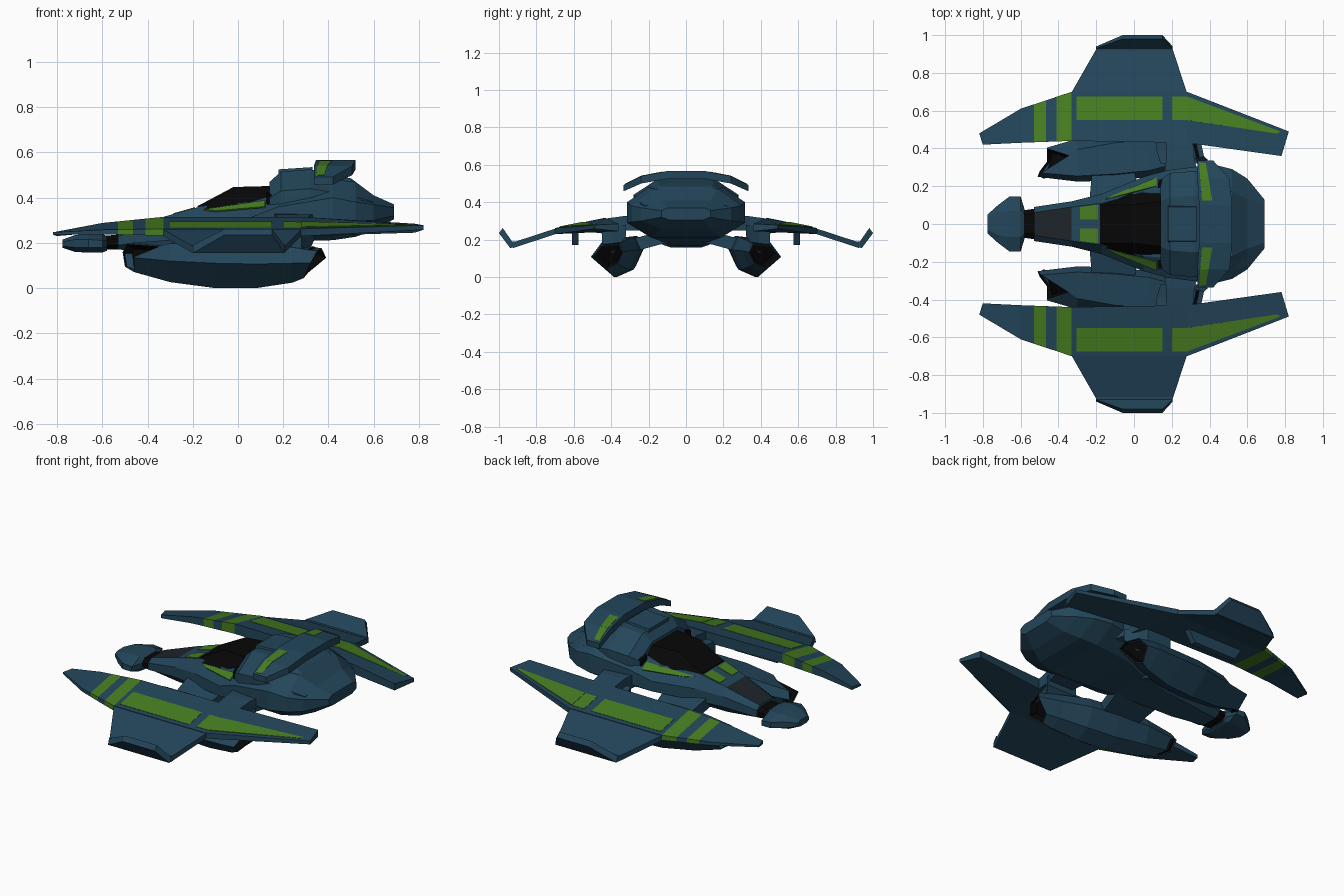
import bpy, bmesh
from mathutils import Vector

if "Cube" in bpy.data.objects:
    bpy.data.objects.remove(bpy.data.objects["Cube"])


def material(name, rgb):
    m = bpy.data.materials.new(name)
    m.diffuse_color = (*rgb, 1)
    m.use_nodes = True
    m.node_tree.nodes["Principled BSDF"].inputs["Base Color"].default_value = m.diffuse_color
    return m


BLUE = material("hull blue", (0.0165, 0.06, 0.102))
GREEN = material("marking green", (0.062, 0.205, 0.015))
BLACK = material("black", (0.002, 0.002, 0.002))
GREY = material("panel grey", (0.013, 0.018, 0.023))


def finish(name, bm, mats, mirror):
    bmesh.ops.recalc_face_normals(bm, faces=bm.faces)
    me = bpy.data.meshes.new(name)
    bm.to_mesh(me)
    bm.free()
    for m in mats:
        me.materials.append(m)
    ob = bpy.data.objects.new(name, me)
    bpy.context.collection.objects.link(ob)
    if mirror:
        mod = ob.modifiers.new("mirror", 'MIRROR')
        mod.use_axis = (False, True, False)
    return ob


def loft(name, rings, mats=(BLUE,), mirror=False, rule=None, recess=0):
    """Skin a list of point rings; rule(face centre, normal) picks the material."""
    bm = bmesh.new()
    vs = [[bm.verts.new(p) for p in r] for r in rings]
    n = len(vs[0])
    for a, b in zip(vs, vs[1:]):
        for i in range(n):
            bm.faces.new((a[i], a[(i + 1) % n], b[(i + 1) % n], b[i]))
    caps = [bm.faces.new(vs[0]), bm.faces.new(vs[-1])]
    bmesh.ops.recalc_face_normals(bm, faces=bm.faces)
    bm.normal_update()
    if rule:
        for f in bm.faces:
            f.material_index = rule(f.calc_center_median(), f.normal)
    if recess:
        for c in caps:
            bmesh.ops.inset_region(bm, faces=[c], thickness=0.006)
            out = bmesh.ops.inset_region(bm, faces=[c], thickness=0.004, depth=-recess)
            for f in [c] + out["faces"]:
                f.material_index = 1
    return finish(name, bm, mats, mirror)


def plate(name, pts, mat, lift=0.002):
    """Thin mirrored plate lying on a surface."""
    pts = [Vector(p) for p in pts]
    nrm = (pts[1] - pts[0]).cross(pts[2] - pts[0]).normalized()
    nrm = nrm if nrm.z > 0 else -nrm
    return loft(name, [[p - nrm * 0.003 for p in pts], [p + nrm * lift for p in pts]], (mat,), True)


def octo(x, yt, zt, ym, zu, zl, yb, zb):
    half = [(yt, zt), (ym, zu), (ym, zl), (yb, zb)]
    return [(x, y, z) for y, z in half] + [(x, -y, z) for y, z in reversed(half)]


def slab(y, x0, x1, z0, z1, y2=None):
    y2 = y if y2 is None else y2
    return [(x0, y, z0), (x1, y, z0), (x1, y2, z1), (x0, y2, z1)]


# Main fuselage, with a grey panel on the forward deck
hull = [(-.53, .06, .25, .09, .23, .19, .05, .17),
        (-.33, .09, .315, .12, .27, .21, .08, .165),
        (-.17, .11, .36, .16, .29, .22, .09, .17),
        (.05, .17, .38, .25, .31, .25, .13, .19),
        (.18, .18, .42, .285, .36, .275, .17, .205),
        (.42, .20, .48, .315, .40, .29, .19, .212),
        (.52, .17, .47, .29, .38, .295, .17, .227),
        (.60, .13, .41, .24, .37, .30, .13, .255),
        (.69, .10, .37, .13, .355, .32, .09, .305)]
loft("fuselage", [octo(*s) for s in hull], (BLUE, GREY),
     rule=lambda c, n: 1 if c.x < -.34 and n.z > .8 and abs(c.y) < .01 else 0)

# Raised cowl behind the cockpit, its stepped top and small black vents
cowl = [(.14, .12, .47, .235, .40, .37, .15, .34), (.19, .14, .515, .27, .43, .36, .2, .34),
        (.32, .15, .525, .28, .44, .36, .2, .34), (.50, .14, .485, .26, .41, .36, .2, .34),
        (.60, .11, .41, .22, .38, .34, .15, .32)]
loft("engine_cowl", [octo(*s) for s in cowl])
loft("cowl_top_panel", [[(x, -.1, .5), (x, .1, .5), (x, .09, z), (x, -.09, z)]
                        for x, z in ((.18, .525), (.33, .535))])
loft("cowl_vent", [slab(.19, .125, .16, .375, .425), slab(.235, .13, .165, .37, .41)], (BLACK,), True)

# Nose pod and black neck
nose = [(-.775, .03, .215, .05, .205, .185, .03, .178), (-.72, .06, .235, .10, .215, .18, .06, .16),
        (-.66, .07, .24, .145, .215, .18, .08, .157), (-.60, .07, .24, .145, .21, .18, .08, .157),
        (-.58, .05, .23, .08, .21, .18, .06, .165)]
loft("nose_pod", [octo(*s) for s in nose])
loft("neck", [octo(-.6, .05, .23, .07, .21, .19, .05, .17), octo(-.5, .05, .24, .085, .22, .19, .05, .172)], (BLACK,))

# Canopy
canopy = [(-.18, .10, .362, .12, .34), (-.02, .10, .447, .165, .36), (.16, .12, .452, .17, .40)]
loft("canopy", [[(x, yt, zt), (x, yb, zb), (x, -yb, zb), (x, -yt, zt)] for x, yt, zt, yb, zb in canopy], (BLACK,))

# Green deck and cheek panels
plate("deck_panel", [(-.285, .025, .328), (-.19, .025, .355), (-.19, .102, .355), (-.285, .09, .328)], GREEN, .003)
plate("cheek_panel", [(-.15, .13, .346), (.12, .20, .386), (.12, .245, .358), (-.1, .155, .339)], GREEN, .004)

# Arched spoiler with green strips
half = [(.10, .345, .52, .525, .567), (.24, .335, .505, .50, .54), (.335, .335, .42, .458, .492)]
sp = [(-y, *r) for y, *r in reversed(half)] + half
loft("spoiler", [slab(y, *r) for y, *r in sp])
plate("spoiler_strip_inner", [(.36, .125, .562), (.415, .125, .562), (.395, .24, .54), (.35, .24, .54)], GREEN)
plate("spoiler_strip_outer", [(.35, .24, .54), (.395, .24, .54), (.38, .322, .498), (.345, .325, .497)], GREEN)

# Wings: key sections x, inner y, outer y, inner z, outer z, thickness, end slant
keys = [(-.81, .42, .48, .25, .247, .02, -.3), (-.6, .43, .61, .288, .258, .04, 0),
        (-.33, .44, .70, .315, .262, .06, 0), (.28, .43, .70, .315, .262, .065, 0),
        (.80, .36, .49, .285, .278, .04, .3)]


def wing_at(x):
    for a, b in zip(keys, keys[1:]):
        if x <= b[0]:
            t = (x - a[0]) / (b[0] - a[0])
            return [p + (q - p) * t for p, q in zip(a, b)]
    return keys[-1]


def wing_ring(x):
    s = x in (keys[0][0], keys[-1][0])
    x, yi, yo, zi, zo, t, k = wing_at(x)
    d = k * (yo - yi) / 2 if s else 0
    return [(x - d, yi, zi), (x + d, yo, zo), (x + d, yo, zo - t * .5), (x - d, yi, zi - t)]


def on_wing(x, y):
    _, yi, yo, zi, zo, *_ = wing_at(x)
    return (x, y, zi + (zo - zi) * (y - yi) / (yo - yi))


xs = [-.81, -.6, -.53, -.465, -.41, -.33, .28, .80]
loft("wing", [wing_ring(x) for x in xs], (BLUE, GREEN), True,
     rule=lambda c, n: 1 if -.53 < c.x < -.465 or -.41 < c.x < -.33 else 0)
for name, pts in {"wing_panel_front": [(-.305, .55), (.15, .55), (.15, .675), (-.305, .675)],
                  "wing_panel_middle": [(.2, .55), (.28, .55), (.28, .675), (.2, .675)],
                  "wing_panel_rear": [(.28, .55), (.76, .478), (.775, .49), (.28, .675)]}.items():
    plate(name, [on_wing(*p) for p in pts], GREEN, .004 if "rear" in name else .002)

# Drooping outer wing with upturned tip, and fin below the wing
loft("outer_wing", [slab(.68, -.34, .285, .235, .265), slab(.925, -.2, .205, .155, .185)], mirror=True)
loft("wing_tip", [slab(.915, -.2, .205, .16, .19), slab(.94, -.2, .205, .155, .19, .93),
                  slab(1.0, -.06, .15, .235, .262, .98)], mirror=True)
loft("wing_fin", [[(x0, y, .17), (x1, y, .17), (x1 + .06, y, .265), (x0 - .06, y, .265)]
                  for y, x0, x1 in ((.575, -.2, .08), (.61, -.2, .08))], mirror=True)

# Engine pods with raked, recessed black ends: ring = x offsets, centre y, scale, centre z
prof = [(-.13, .04), (-.095, .11), (.07, .09), (.137, 0), (.01, -.11), (-.08, -.07)]
flat = [0] * 6
pods = [(-.46, [-.05, -.03, .12, 0, 0, -.04], .325, .58, .135), (-.3, flat, .335, .85, .12),
        (-.1, flat, .36, 1, .11), (.08, flat, .375, .97, .1067), (.24, flat, .40, .78, .11),
        (.33, [.06, .04, .02, -.01, -.04, -.02], .415, .6, .11)]
loft("engine_pod", [[(x + d, cy + s * y, cz + s * z) for d, (y, z) in zip(dx, prof)]
                    for x, dx, cy, s, cz in pods], (BLUE, BLACK), True, recess=.04)

# Struts joining hull, wings and pods
loft("wing_arm", [slab(.2, .15, .36, .25, .33), slab(.34, .17, .32, .25, .325), slab(.46, .17, .31, .25, .308)], mirror=True)
loft("pod_strut", [slab(.08, -.24, .04, .19, .26), slab(.3, -.22, .0, .13, .2)], mirror=True)
loft("pod_pylon", [slab(.32, .14, .34, .22, .28), slab(.39, .12, .3, .13, .27), slab(.45, .12, .28, .14, .27)], mirror=True)
